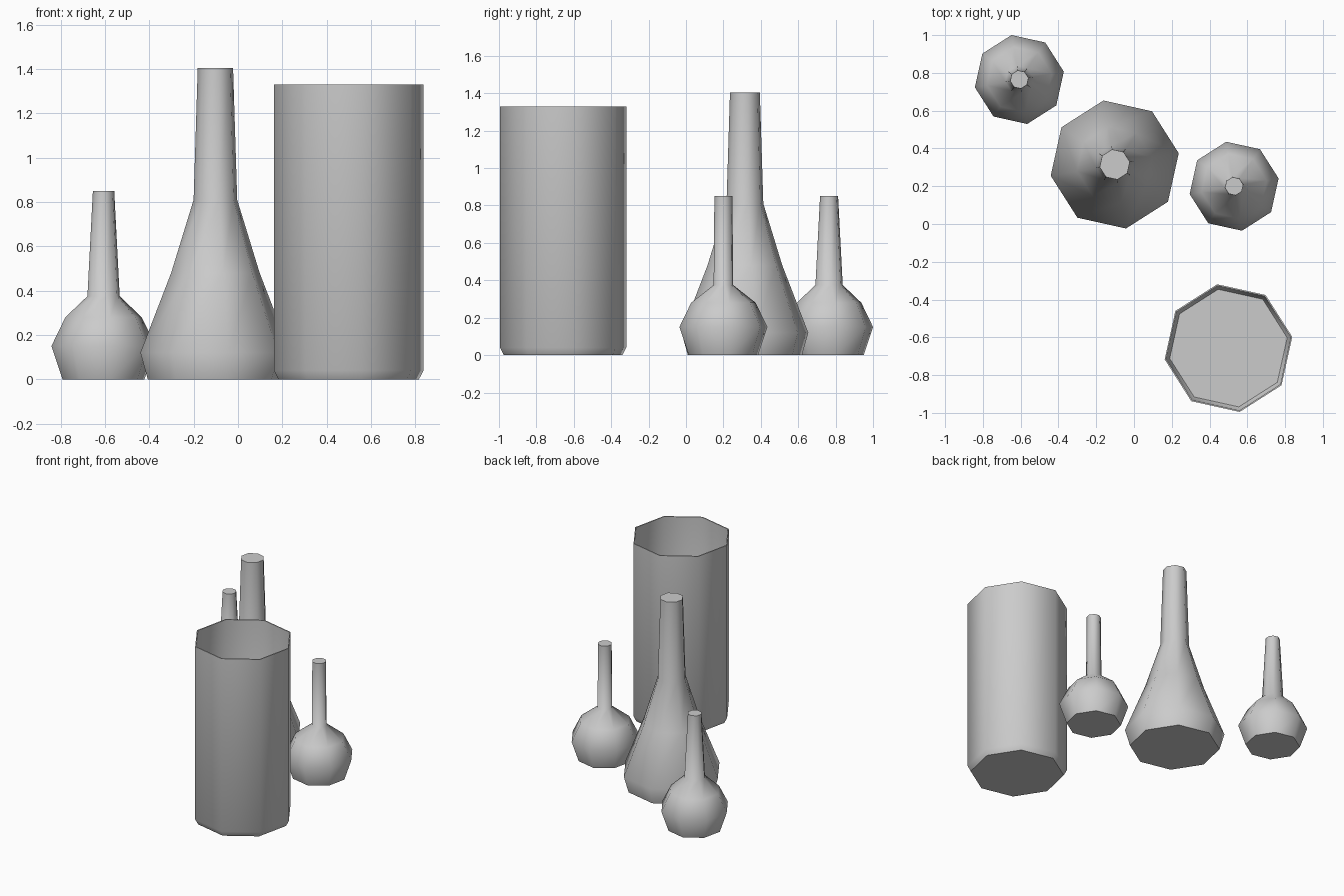
import bpy, bmesh, math

if "Cube" in bpy.data.objects:
    bpy.data.objects.remove(bpy.data.objects["Cube"])

SIDES = 8
TWIST = math.radians(10)


def lathe(name, x, y, profile):
    """Eight-sided turned body from (radius, z) points, capped at both ends."""
    bm = bmesh.new()
    rings = []
    for r, z in profile:
        angles = [TWIST + 2 * math.pi * i / SIDES for i in range(SIDES)]
        rings.append([bm.verts.new((r * math.cos(a), r * math.sin(a), z)) for a in angles])
    for low, high in zip(rings, rings[1:]):
        for i in range(SIDES):
            j = (i + 1) % SIDES
            bm.faces.new((low[i], low[j], high[j], high[i]))
    bm.faces.new(rings[0][::-1])
    bm.faces.new(rings[-1])
    mesh = bpy.data.meshes.new(name)
    bm.to_mesh(mesh)
    bm.free()
    obj = bpy.data.objects.new(name, mesh)
    obj.location = (x, y, 0)
    bpy.context.collection.objects.link(obj)
    # smooth sides, crisp caps
    mesh.shade_smooth()
    mesh.set_sharp_from_angle(angle=math.radians(55))
    return obj


# open beaker: outer wall, rim, inner wall, floor
lathe("beaker", 0.50, -0.657, [(0.322, 0), (0.343, 0.04), (0.343, 1.33),
                               (0.335, 1.33), (0.335, 0.045), (0.316, 0.01)])

# tall conical flask
lathe("conical_flask", -0.102, 0.315, [(0.31, 0), (0.344, 0.12), (0.203, 0.48),
                                       (0.10, 0.81), (0.081, 1.405)])

# two round-bodied flasks, one with a tapered neck and one with a straight neck
bulb = [(0.188, 0), (0.239, 0.15), (0.175, 0.28)]
lathe("round_flask_tapered_neck", -0.607, 0.765, bulb + [(0.074, 0.375), (0.049, 0.85)])
lathe("round_flask_straight_neck", 0.53, 0.20, bulb + [(0.053, 0.375), (0.049, 0.85)])
